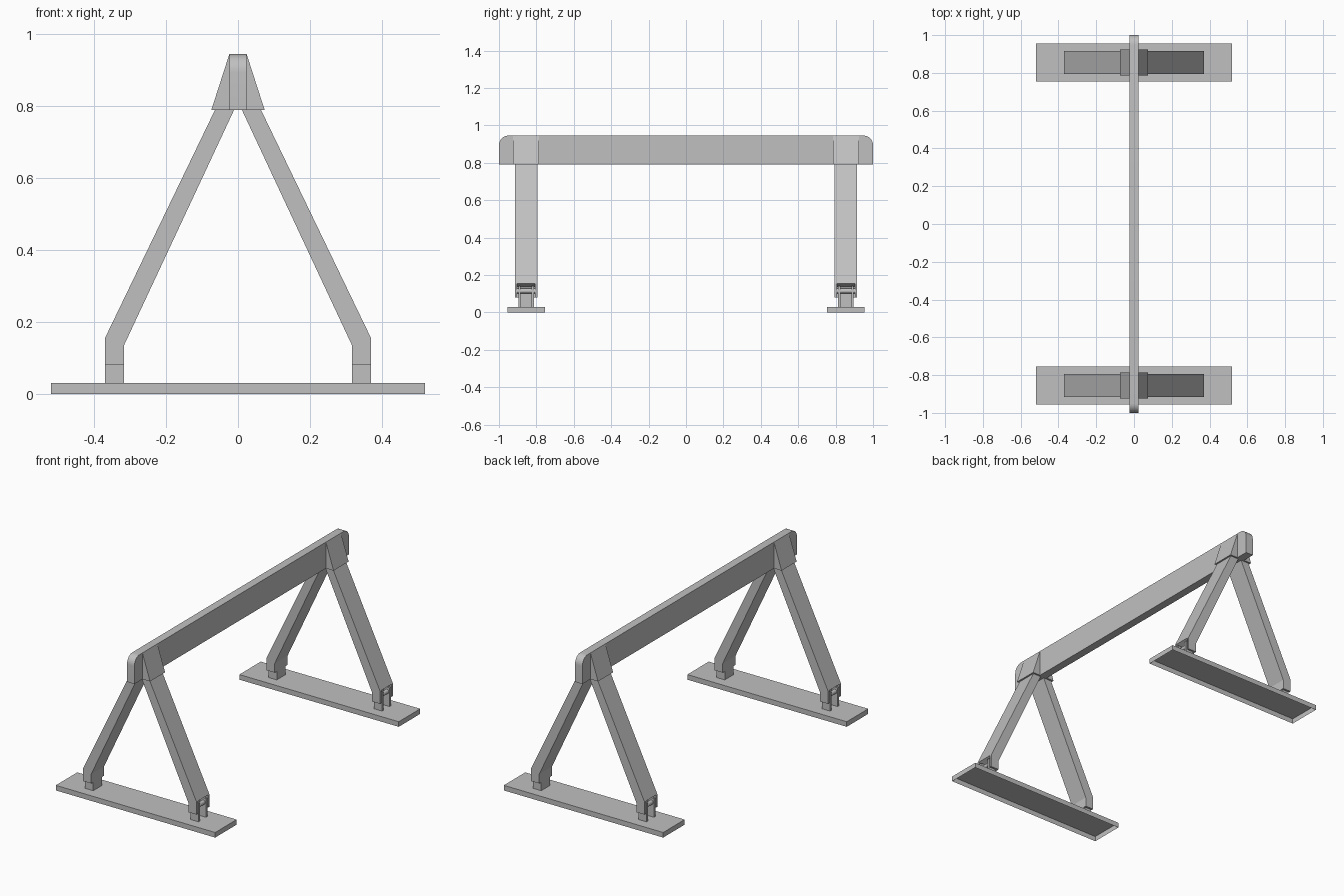
import bpy, bmesh, math
from mathutils import Vector, Matrix

cube = bpy.data.objects.get("Cube")
if cube:
    bpy.data.objects.remove(cube, do_unlink=True)

grey = bpy.data.materials.new("plain grey")
grey.use_nodes = True
grey.diffuse_color = (0.53, 0.53, 0.53, 1)
grey.node_tree.nodes["Principled BSDF"].inputs["Base Color"].default_value = grey.diffuse_color


def finish(name, bm):
    bmesh.ops.recalc_face_normals(bm, faces=bm.faces)
    mesh = bpy.data.meshes.new(name)
    bm.to_mesh(mesh)
    bm.free()
    mesh.materials.append(grey)
    obj = bpy.data.objects.new(name, mesh)
    bpy.context.collection.objects.link(obj)
    return obj


def prism(bm, points, push):
    """Close a flat outline and extrude it along the push vector."""
    face = bm.faces.new([bm.verts.new(p) for p in points])
    out = bmesh.ops.extrude_face_region(bm, geom=[face], use_keep_orig=True)
    moved = [v for v in out["geom"] if isinstance(v, bmesh.types.BMVert)]
    bmesh.ops.translate(bm, vec=Vector(push), verts=moved)


def front_prism(bm, outline, y, depth, side=1):
    """Extrude an x-z outline, centred on y, optionally mirrored in x."""
    prism(bm, [(side * x, y - depth / 2, z) for x, z in outline], (0, depth, 0))


def rect(x0, x1, z0, z1):
    return [(x0, z0), (x1, z0), (x1, z1), (x0, z1)]


TOP, UNDER, HALF = 0.945, 0.79, 0.024
LEG_W, WALL = 0.12, 0.012
IN, OUT = 0.317, 0.37

# Crossbar with rounded upper ends
radius = 0.05
outline = [(-1, UNDER), (1, UNDER)]
for centre, start in ((1 - radius, 0), (radius - 1, 90)):
    for i in range(9):
        a = math.radians(start + i * 90 / 8)
        outline.append((centre + radius * math.cos(a), TOP - radius + radius * math.sin(a)))
bm = bmesh.new()
prism(bm, [(-HALF, y, z) for y, z in outline], (2 * HALF, 0, 0))
bar = finish("crossbar", bm)
bpy.context.view_layer.objects.active = bar
bar.select_set(True)
bpy.ops.object.shade_smooth_by_angle(angle=math.radians(30))
bar.select_set(False)

for end, y in (("front", -0.855), ("back", 0.855)):
    # Flared saddle around the crossbar
    bm = bmesh.new()
    front_prism(bm, [(-0.074, UNDER), (0.074, UNDER), (HALF, TOP), (-HALF, TOP)], y, 0.14)
    finish(end + "_saddle", bm)

    # Ground plate, a shallow tray open underneath
    bm = bmesh.new()
    front_prism(bm, rect(-0.52, 0.52, 0, 0.03), y, 0.2)
    bottom = [f for f in bm.faces if f.calc_center_median().z < 0.001]
    bmesh.ops.delete(bm, geom=bottom, context="FACES_ONLY")
    finish(end + "_ground_plate", bm)

    for side_name, side in (("left", 1), ("right", -1)):
        label = end + "_" + side_name

        # Sloping leg with two cheeks and an inner wall at its foot
        bm = bmesh.new()
        front_prism(bm, [(0.006, 0.8), (IN, 0.135), (IN + WALL, 0.135),
                         (OUT, 0.155), (0.059, 0.8)], y, LEG_W, side)
        for s in (-1, 1):
            front_prism(bm, [(IN, 0.08), (OUT, 0.08), (OUT, 0.155), (IN, 0.135)],
                        y + s * (LEG_W - WALL) / 2, WALL, side)
        front_prism(bm, rect(IN, IN + WALL, 0.08, 0.136), y, LEG_W, side)
        finish(label + "_leg", bm)

        # Channel bracket standing on the plate, open outwards
        bm = bmesh.new()
        front_prism(bm, rect(IN, IN + WALL, 0.03, 0.135), y, 0.08, side)
        for s in (-1, 1):
            front_prism(bm, rect(IN, OUT, 0.03, 0.14), y + s * 0.035, WALL, side)
        finish(label + "_bracket", bm)

        # Hinge pin through bracket and cheeks
        bm = bmesh.new()
        bmesh.ops.create_cone(
            bm, cap_ends=True, segments=16, radius1=0.013, radius2=0.013, depth=0.11,
            matrix=Matrix.Translation((side * 0.352, y, 0.115)) @ Matrix.Rotation(math.pi / 2, 4, "X"))
        finish(label + "_hinge_pin", bm)
